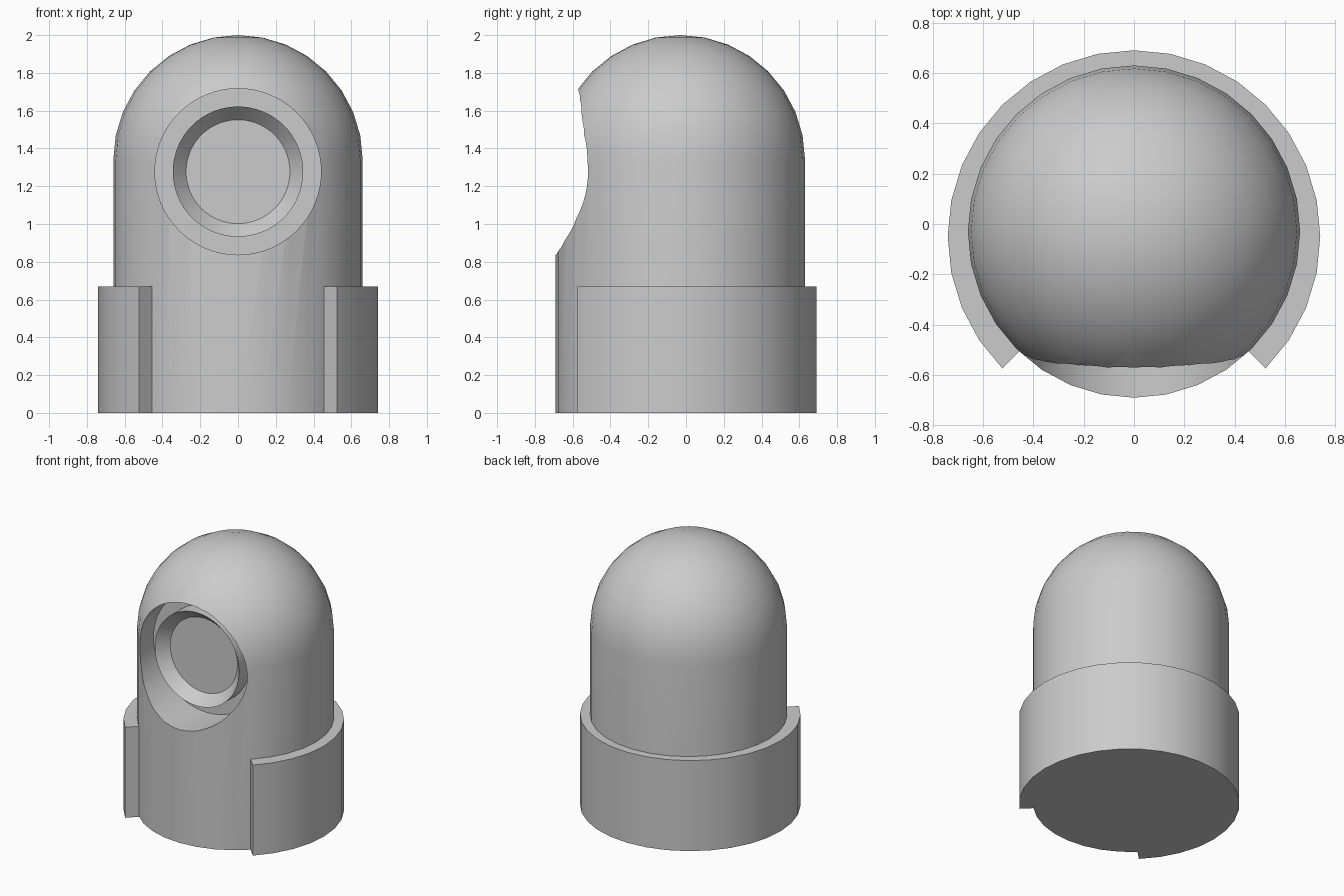
import bpy, bmesh, math
from mathutils import Matrix

if "Cube" in bpy.data.objects:
    bpy.data.objects.remove(bpy.data.objects["Cube"])


def make_object(name, bm, matrix):
    bmesh.ops.remove_doubles(bm, verts=bm.verts, dist=1e-5)
    bmesh.ops.recalc_face_normals(bm, faces=bm.faces)
    bm.transform(matrix)
    mesh = bpy.data.meshes.new(name)
    bm.to_mesh(mesh)
    bm.free()
    obj = bpy.data.objects.new(name, mesh)
    bpy.context.collection.objects.link(obj)
    return obj


def revolve(name, profile, matrix, segments=32, start=0.0, sweep=360.0, closed=False):
    """Turn a (radius, height) profile around z; cap the ends of a partial sweep."""
    bm = bmesh.new()
    full = sweep == 360.0
    rings = []
    for i in range(segments if full else segments + 1):
        a = math.radians(start + sweep * i / segments)
        rings.append([bm.verts.new((r * math.cos(a), r * math.sin(a), z)) for r, z in profile])
    count = len(profile)
    for i in range(segments):
        a, b = rings[i], rings[(i + 1) % len(rings)]
        for j in range(count if closed else count - 1):
            k = (j + 1) % count
            loop = [a[j], b[j], b[k], a[k]]
            if profile[j][0] == 0:
                loop = [a[j], b[k], a[k]]
            elif profile[k][0] == 0:
                loop = [a[j], b[j], a[k]]
            bm.faces.new(loop)
    if not full:
        bm.faces.new(rings[0])
        bm.faces.new(rings[-1])
    return make_object(name, bm, matrix)


def smooth(obj):
    bpy.ops.object.select_all(action='DESELECT')
    obj.select_set(True)
    bpy.context.view_layer.objects.active = obj
    bpy.ops.object.shade_smooth_by_angle(angle=math.radians(30))


# Domed body: cylinder topped by a hemisphere
R, SPRING = 0.66, 1.34
dome = [(R * math.cos(math.radians(11.25 * i)), SPRING + R * math.sin(math.radians(11.25 * i)))
        for i in range(8)]
body = revolve("domed_body", [(0, 0), (R, 0)] + dome + [(0, 2.0)],
               Matrix.Translation((0, -0.03, 0)))

# Porthole cutter: wide well that leaves a raised, inward-tapered rim around a flat disc
well = [(0, 0.40), (0.275, 0.40), (0.345, 0.48), (0.345, 0.36), (0.44, 0.36), (0.44, 1.0), (0, 1.0)]
cutter = revolve("porthole_cutter", well,
                 Matrix.Translation((0, 0, 1.277)) @ Matrix.Rotation(math.radians(90), 4, 'X'),
                 segments=64)
cutter.hide_render = True
mod = body.modifiers.new("porthole", 'BOOLEAN')
mod.operation = 'DIFFERENCE'
mod.solver = 'EXACT'
mod.object = cutter
bpy.context.view_layer.objects.active = body
bpy.ops.object.modifier_apply(modifier=mod.name)
bpy.data.objects.remove(cutter, do_unlink=True)
smooth(body)

# Base collar: three-quarter ring, open at the front
collar = revolve("base_collar", [(0.64, 0), (0.74, 0), (0.74, 0.67), (0.64, 0.67)],
                 Matrix.Translation((0, -0.05, 0)), segments=24, start=-45, sweep=270, closed=True)
smooth(collar)
